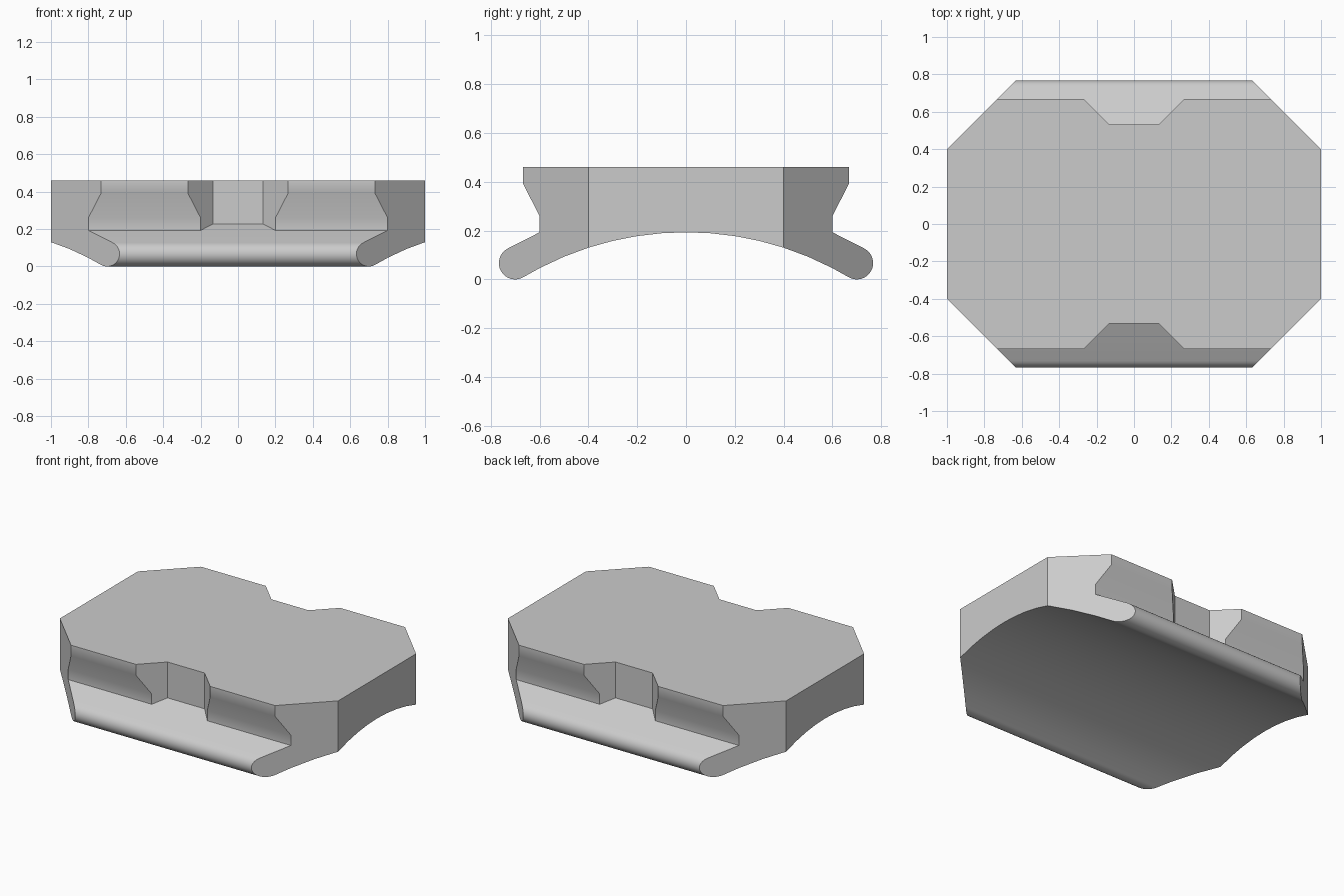
import bpy
import bmesh
from math import sin, cos, radians, sqrt

cube = bpy.data.objects.get("Cube")
if cube:
    bpy.data.objects.remove(cube)

grey = bpy.data.materials.new("plain_grey")
grey.use_nodes = True
colour = (0.6, 0.6, 0.6, 1)
grey.diffuse_color = colour
grey.node_tree.nodes["Principled BSDF"].inputs["Base Color"].default_value = colour

CHAMFER_Y = 0.4


def prism(name, profile, half_width):
    """Sweep a (y, z) profile along x; half_width(y) shapes the ends."""
    bm = bmesh.new()
    sides = [[bm.verts.new((s * half_width(y), y, z)) for y, z in profile]
             for s in (-1, 1)]
    n = len(profile)
    for i in range(n):
        j = (i + 1) % n
        bm.faces.new((sides[0][i], sides[0][j], sides[1][j], sides[1][i]))
    # End caps, one flat piece for each slanted or straight zone
    zones = (lambda y: y <= -CHAMFER_Y, lambda y: abs(y) <= CHAMFER_Y,
             lambda y: y >= CHAMFER_Y)
    for verts in sides:
        for zone in zones:
            piece = [v for v, (y, z) in zip(verts, profile) if zone(y)]
            if len(piece) > 2:
                bm.faces.new(piece)
    bmesh.ops.recalc_face_normals(bm, faces=bm.faces)
    mesh = bpy.data.meshes.new(name)
    bm.to_mesh(mesh)
    bm.free()
    mesh.materials.append(grey)
    obj = bpy.data.objects.new(name, mesh)
    bpy.context.collection.objects.link(obj)
    return obj


# Half section: stepped wall, rounded lip, arched underside
TOP, LIP_R, LIP_Y, ARCH_R, ARCH_TOP = 0.46, 0.067, 0.70, 1.3, 0.193
half = [(CHAMFER_Y, TOP), (0.667, TOP), (0.667, 0.39), (0.6, 0.26), (0.6, 0.193)]
lip_steps = 16
for i in range(lip_steps + 1):
    a = radians(63 - 184 * i / lip_steps)
    half.append((LIP_Y + LIP_R * cos(a), LIP_R + LIP_R * sin(a)))
half += [(y, ARCH_TOP - ARCH_R + sqrt(ARCH_R ** 2 - y * y))
         for y in (0.6, 0.5, CHAMFER_Y, 0.3, 0.2, 0.1)]
section = half + [(0, ARCH_TOP)] + [(-y, z) for y, z in reversed(half)]

# Body with clipped corners
body = prism("clipped_block", section, lambda y: min(1, 1.4 - abs(y)))

# Flared notch in the middle of the front and back walls
notch = [(0.533, 0.227), (0.6, 0.193), (0.8, 0.193), (0.8, 0.6), (0.533, 0.6)]
bpy.context.view_layer.objects.active = body
for side, label in ((-1, "front"), (1, "back")):
    cutter = prism(label + "_notch_cutter", [(side * y, z) for y, z in notch],
                   lambda y: abs(y) - 0.4)
    cutter.hide_render = True
    mod = body.modifiers.new(label + "_notch", 'BOOLEAN')
    mod.operation = 'DIFFERENCE'
    mod.solver = 'EXACT'
    mod.object = cutter
    bpy.ops.object.modifier_apply(modifier=mod.name)
    bpy.data.objects.remove(cutter)

# Smooth curved surfaces, sharp corners
for obj in bpy.context.selected_objects:
    obj.select_set(False)
body.select_set(True)
bpy.ops.object.shade_smooth_by_angle(angle=radians(30))
